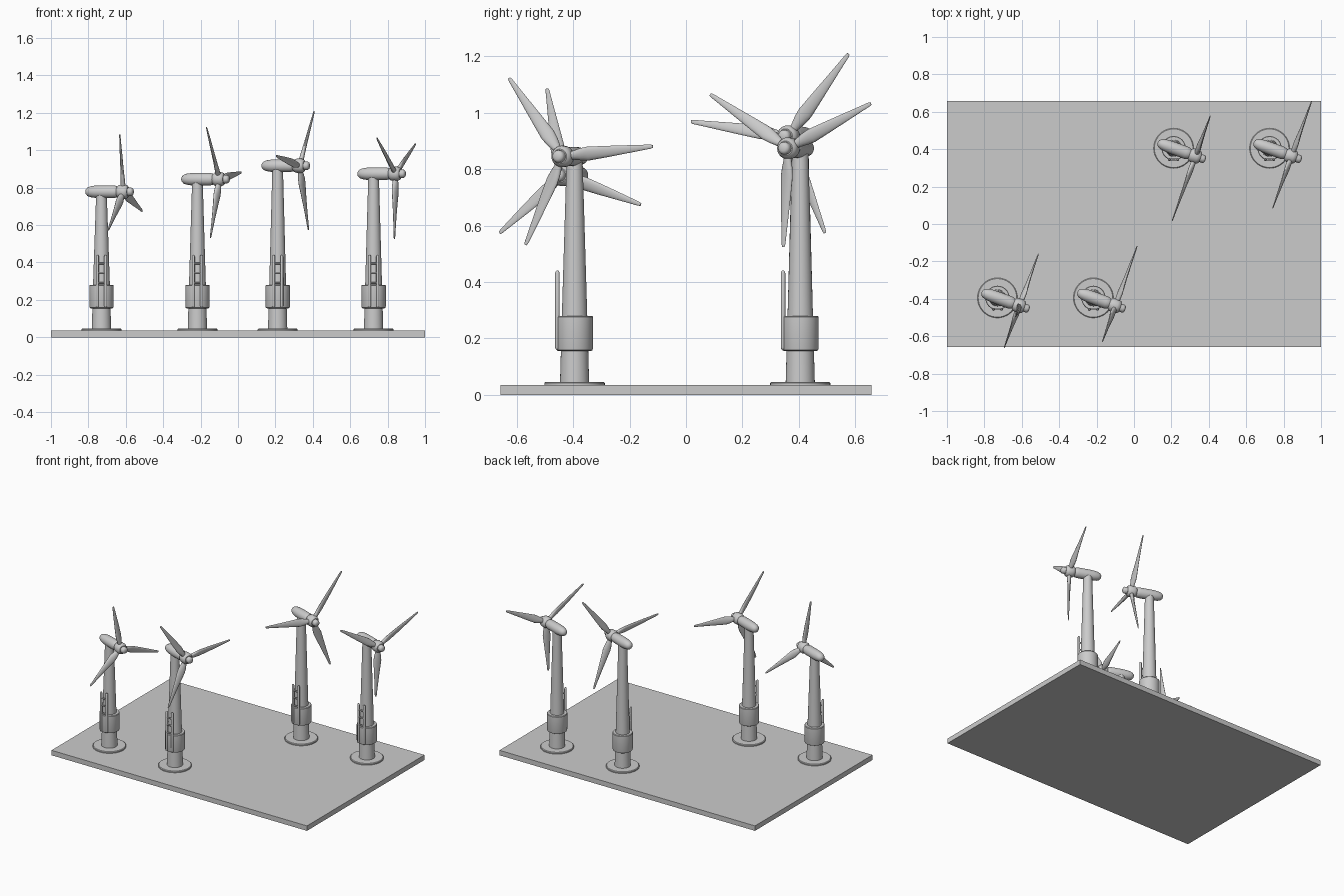
import bpy, bmesh
from math import pi, sin, cos, radians
from mathutils import Matrix, Vector

if "Cube" in bpy.data.objects:
    bpy.data.objects.remove(bpy.data.objects["Cube"])


def finish(name, bm, mat=Matrix(), angle=35):
    bmesh.ops.remove_doubles(bm, verts=bm.verts, dist=1e-5)
    bmesh.ops.recalc_face_normals(bm, faces=bm.faces)
    me = bpy.data.meshes.new(name)
    bm.to_mesh(me)
    bm.free()
    ob = bpy.data.objects.new(name, me)
    bpy.context.collection.objects.link(ob)
    ob.matrix_world = mat
    bpy.ops.object.select_all(action='DESELECT')
    ob.select_set(True)
    bpy.context.view_layer.objects.active = ob
    bpy.ops.object.shade_smooth_by_angle(angle=radians(angle))
    return ob


def loft(bm, rings):
    """Skin a list of closed rings and cap both ends."""
    vs = [[bm.verts.new(p) for p in r] for r in rings]
    n = len(vs[0])
    for a, b in zip(vs, vs[1:]):
        for i in range(n):
            j = (i + 1) % n
            bm.faces.new((a[i], a[j], b[j], b[i]))
    bm.faces.new(vs[0][::-1])
    bm.faces.new(vs[-1])


def lathe(name, profile, mat, n=32):
    """Revolve (radius, height) pairs around z."""
    bm = bmesh.new()
    loft(bm, [[(r * cos(2 * pi * i / n), r * sin(2 * pi * i / n), z)
               for i in range(n)] for r, z in profile])
    return finish(name, bm, mat)


def rod(name, a, b, r, mat):
    """Round-ended rod between two points."""
    a, b = Vector(a), Vector(b)
    d = b - a
    L = d.length
    rot = d.to_track_quat('Z', 'Y').to_matrix().to_4x4()
    prof = [(r * .4, 0), (r * .8, r * .35), (r, r), (r, L - r), (r * .8, L - r * .35), (r * .4, L)]
    return lathe(name, prof, mat @ Matrix.Translation(a) @ rot, 12)


def blade(name, length, mat):
    """Twisted tapered blade along local z, rotor axis = local x."""
    sections = [(0.0, .026, .026, 30), (.10, .030, .026, 28), (.20, .046, .024, 24),
                (.28, .052, .021, 20), (.45, .043, .016, 14), (.65, .032, .012, 9),
                (.85, .021, .008, 6), (.97, .015, .006, 4), (1.0, .010, .004, 4)]
    rings = []
    for t, chord, thick, twist in sections:
        ring = []
        for i in range(16):
            a = 2 * pi * i / 16
            p = Vector((thick / 2 * sin(a), chord / 2 * cos(a), t * length))
            ring.append(Matrix.Rotation(radians(twist), 3, 'Z') @ p)
        rings.append(ring)
    bm = bmesh.new()
    loft(bm, rings)
    return finish(name, bm, mat, 50)


# base slab
bm = bmesh.new()
bmesh.ops.create_cube(bm, size=1, matrix=Matrix.Translation((0, 0, .0175))
                      @ Matrix.Diagonal((2, 1.314, .035, 1)))
finish("base_slab", bm)

# turbines: x, y, axis height, blade length, rotor angle
TURBINES = [(-.73, -.395, .778, .313, 100.7), (-.217, -.395, .845, .343, 6),
            (.212, .405, .917, .370, 52), (.725, .405, .874, .350, 27)]

for k, (x, y, h, length, ang) in enumerate(TURBINES, 1):
    T = Matrix.Translation((x, y, 0))
    tag = f"_{k}"
    # foundation, tower and collar
    lathe("foundation_flange" + tag, [(.107, .03), (.107, .042), (.103, .046)], T, 40)
    lathe("tower" + tag, [(.052, .03), (.045, .28), (.028, h)], T)
    lathe("collar" + tag, [(.058, .155), (.063, .158), (.065, .164), (.065, .276), (.062, .28)], T, 40)
    # ladder on the front
    for s in (-1, 1):
        rod("ladder_rail" + tag, (s * .022, -.061, .16), (s * .022, -.061, .44), .008, T)
    for z in (.29, .345, .395):
        rod("ladder_rung" + tag, (-.022, -.061, z), (.022, -.061, z), .005, T)
    # nacelle, hub and nose, turned along the rotor axis
    head = Matrix.Translation((x, y, h)) @ Matrix.Rotation(radians(-20), 4, 'Z')
    axis = head @ Matrix.Rotation(pi / 2, 4, 'Y')
    lathe("nacelle" + tag, [(.004, -.09), (.014, -.087), (.023, -.078), (.029, -.062), (.033, -.035),
                            (.034, 0), (.034, .07), (.031, .085), (.024, .098)], axis)
    lathe("hub" + tag, [(.026, .09), (.035, .099), (.038, .11), (.038, .135),
                        (.034, .146), (.026, .153)], axis)
    lathe("hub_nose" + tag, [(.022, .145), (.022, .17), (.018, .177), (.010, .181)], axis)
    # three blades
    for b in range(3):
        a = radians(ang + 120 * b - 90)
        blade("blade" + tag, length,
              head @ Matrix.Translation((.125, 0, 0)) @ Matrix.Rotation(a, 4, 'X'))
